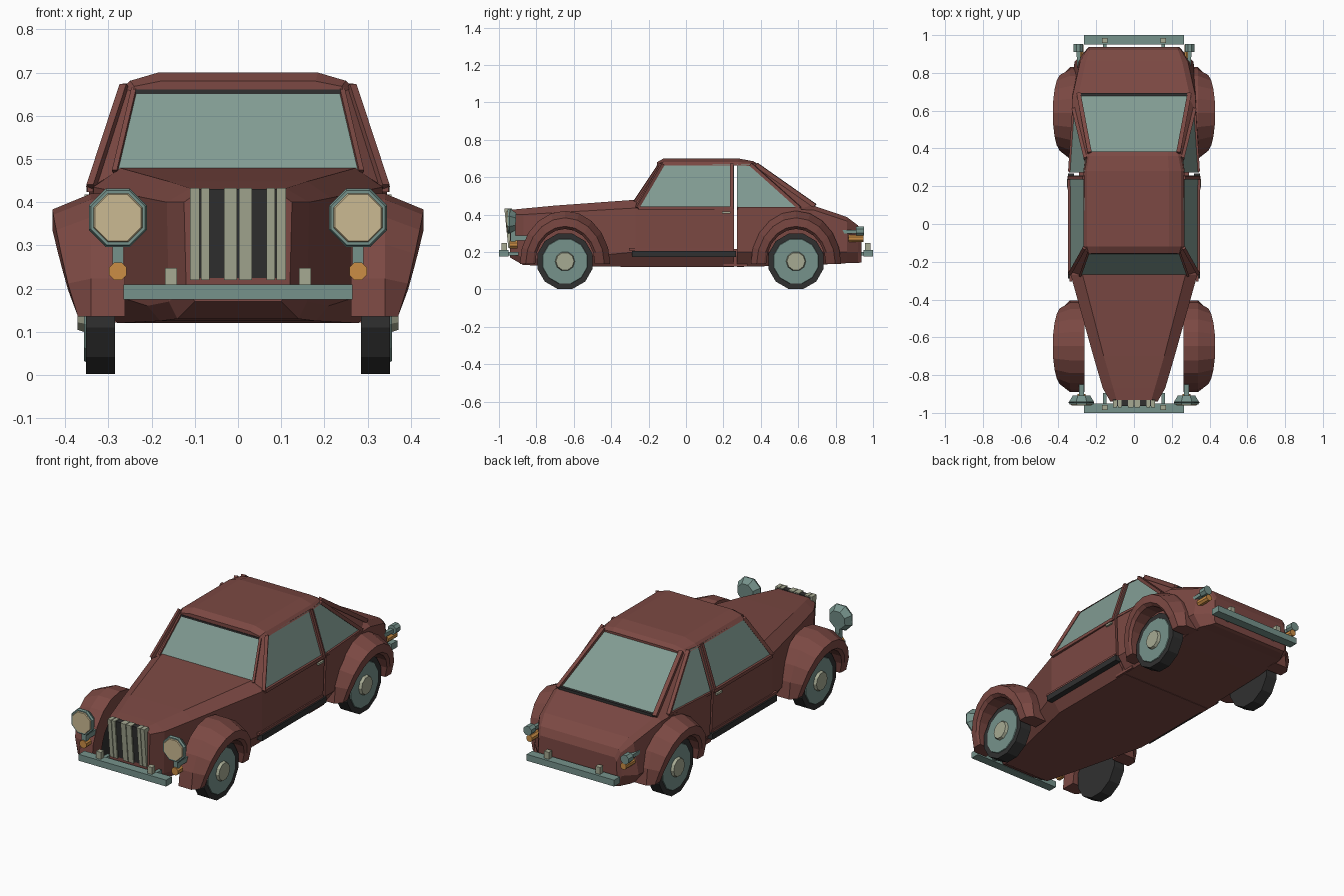
import bpy, bmesh
from math import sin, cos, pi
from mathutils import Vector, Matrix

if "Cube" in bpy.data.objects:
    bpy.data.objects.remove(bpy.data.objects["Cube"])


def material(name, r, g, b):
    m = bpy.data.materials.new(name)
    m.use_nodes = True
    m.diffuse_color = (r, g, b, 1)
    m.node_tree.nodes["Principled BSDF"].inputs["Base Color"].default_value = (r, g, b, 1)
    return m


RED = material("maroon paint", .2, .066, .056)
GLASS = material("teal glass", .22, .33, .29)
CHROME = material("teal chrome", .18, .29, .26)
BLACK = material("black rubber", .03, .03, .03)
CREAM = material("pale metal", .38, .4, .29)
LAMP = material("warm lamp", .6, .49, .29)
ORANGE = material("amber lamp", .6, .27, .06)


def finish(name, bm, *mats):
    bmesh.ops.recalc_face_normals(bm, faces=bm.faces)
    me = bpy.data.meshes.new(name)
    bm.to_mesh(me)
    bm.free()
    for m in mats:
        me.materials.append(m)
    ob = bpy.data.objects.new(name, me)
    bpy.context.scene.collection.objects.link(ob)
    return ob


def rings(name, loops, mats, pick=lambda i: 0, closed=False):
    """Skin a row of point loops; pick gives the material of each strip."""
    bm = bmesh.new()
    vs = [[bm.verts.new(p) for p in lp] for lp in loops]
    n = len(vs[0])
    for a, b in zip(vs, vs[1:]):
        for i in range(n):
            j = (i + 1) % n
            bm.faces.new((a[i], a[j], b[j], b[i])).material_index = pick(i)
    bm.faces.new(vs[0])
    bm.faces.new(vs[-1])
    return finish(name, bm, *mats)


def loft(name, mat, sections):
    """Sections are (y, half profile from top to bottom), mirrored in x."""
    loops = []
    for y, half in sections:
        loops.append([(x, y, z) for x, z in half] + [(-x, y, z) for x, z in reversed(half)])
    return rings(name, loops, [mat])


def box(name, mat, lo, hi):
    bm = bmesh.new()
    lo, hi = Vector(lo), Vector(hi)
    bmesh.ops.create_cube(bm, size=1, matrix=Matrix.Translation((lo + hi) / 2) @ Matrix.Diagonal(hi - lo).to_4x4())
    return finish(name, bm, mat)


def bar(name, mat, p, q, w):
    p, q = Vector(p), Vector(q)
    d = q - p
    bm = bmesh.new()
    bmesh.ops.create_cube(bm, size=1, matrix=Matrix.Translation((p + q) / 2)
                          @ d.to_track_quat('Z', 'Y').to_matrix().to_4x4()
                          @ Matrix.Diagonal((w, w, d.length + w * .5, 1)))
    return finish(name, bm, mat)


def disc(name, mat, p, q, r1, r2, sides):
    p, q = Vector(p), Vector(q)
    bm = bmesh.new()
    bmesh.ops.create_cone(bm, cap_ends=True, segments=sides, radius1=r1, radius2=r2, depth=(q - p).length,
                          matrix=Matrix.Translation((p + q) / 2)
                          @ (q - p).to_track_quat('Z', 'Y').to_matrix().to_4x4()
                          @ Matrix.Rotation(pi / sides, 4, 'Z'))
    return finish(name, bm, mat)


# Hood and door section, then the tail behind the door gap
loft("front_body", RED, [
    (-.94, [(.09, .425), (.125, .40), (.12, .2), (.1, .17)]),
    (-.87, [(.11, .432), (.165, .4), (.16, .17), (.14, .13)]),
    (-.7, [(.16, .448), (.215, .41), (.21, .16), (.18, .125)]),
    (-.27, [(.272, .479), (.335, .435), (.335, .2), (.28, .12)]),
    (.257, [(.3, .437), (.345, .432), (.335, .2), (.28, .12)])])
loft("rear_body", RED, [
    (.272, [(.3, .437), (.345, .432), (.335, .2), (.28, .12)]),
    (.68, [(.295, .448), (.325, .425), (.335, .2), (.28, .13)]),
    (.86, [(.255, .387), (.285, .365), (.315, .2), (.27, .14)]),
    (.92, [(.235, .342), (.25, .325), (.255, .2), (.24, .14)]),
    (.938, [(.225, .3), (.235, .28), (.24, .16), (.23, .145)])])
box("floor_pan", RED, (-.29, .2, .122), (.29, .33, .215))

# Cabin: glass strips with painted corner pillars, split at the door gap
for name, base, top, glass in (
        ("front_cabin", [(.34, .257, .435), (.338, -.25, .435), (.278, -.272, .473)],
         [(.264, .257, .668), (.262, -.12, .668), (.235, -.145, .665)], (0, 2, 4)),
        ("rear_cabin", [(.34, .272, .435), (.318, .61, .435), (.288, .685, .447)],
         [(.264, .272, .668), (.255, .345, .668), (.23, .375, .665)], (0, 2, 4))):
    loops = [h + [(-x, y, z) for x, y, z in reversed(h)] for h in (base, top)]
    rings(name, loops, [RED, GLASS], lambda i, g=glass: int(i in g))
loft("roof", RED, [
    (-.155, [(.18, .68), (.24, .668), (.243, .657)]),
    (-.12, [(.185, .7), (.25, .681), (.268, .662)]),
    (.28, [(.185, .7), (.25, .681), (.268, .662)]),
    (.36, [(.18, .685), (.235, .675), (.258, .66)]),
    (.385, [(.18, .67), (.225, .666), (.235, .657)])])
bar("windshield_seal", BLACK, (-.235, -.153, .656), (.235, -.153, .656), .01)
bar("rear_window_seal", BLACK, (-.285, .685, .45), (.285, .685, .45), .016)

# Radiator grille
rings("grille_backing", [[(s * .095, y - (z - .22) * .1, z) for s, z in
                         ((-1, .225), (1, .225), (1.1, .43), (-1.1, .43))]
                         for y in (-.91, -.942)], [BLACK])
for x, w in ((-.1, .022), (-.076, .02), (-.017, .03), (.017, .03), (.076, .02), (.1, .022)):
    rings("grille_slat", [[(x + s * w / 2, y - (z - .22) * .1, z) for s, z in
                          ((-1, .22), (1, .22), (1, .433), (-1, .433))]
                          for y in (-.91, -.95)], [CREAM])

# Bumpers with overriders
for end, name in ((-1, "front"), (1, "rear")):
    ys = sorted((end * .95, end * 1.0))
    box(name + "_bumper", CHROME, (-.265, ys[0], .175), (.265, ys[1], .21))
    for x in (-.155, .155):
        box(name + "_overrider", CREAM, (x - .014, end * .972 - .014, .205), (x + .014, end * .972 + .014, .248))
        bar(name + "_bumper_bracket", CHROME, (x, end * .9, .19), (x, end * .96, .19), .02)

# Arched fender cross-section: x and fraction of the arch radius
PROFILE = [(.262, 1), (.34, 1), (.43, .87), (.43, .71), (.41, .66), (.262, .66)]


def fender(name, s, cy):
    loops = []
    for k in range(11):
        a = pi * k / 10
        flare = .15 + .85 * sin(a) ** .8
        loops.append([(s * (x if x < .36 else .36 + (x - .36) * flare),
                       cy - .242 * r * cos(a), .135 + .285 * r * sin(a)) for x, r in PROFILE])
    rings(name, loops, [RED])


for s, side in ((1, "left_"), (-1, "right_")):
    # Wheels and fenders
    for cy, end in ((-.647, "front_"), (.588, "rear_")):
        fender(side + end + "fender", s, cy)
        disc(side + end + "tire", BLACK, (s * .285, cy, .15), (s * .352, cy, .15), .153, .153, 12)
        disc(side + end + "wheel", CHROME, (s * .345, cy, .15), (s * .356, cy, .15), .128, .122, 12)
        disc(side + end + "hub", CREAM, (s * .35, cy, .15), (s * .371, cy, .15), .055, .048, 10)
    # Window frames
    for name, p, q, w in (
            ("front_pillar", (.338, -.26, .44), (.264, -.128, .665), .018),
            ("windshield_pillar", (.284, -.272, .473), (.24, -.148, .66), .012),
            ("door_pillar", (.342, .245, .437), (.266, .245, .665), .018),
            ("belt_rail", (.34, -.25, .433), (.342, .25, .433), .018),
            ("rear_belt_rail", (.342, .28, .433), (.32, .61, .433), .014),
            ("quarter_pillar", (.32, .605, .437), (.258, .35, .665), .018),
            ("rear_pillar", (.292, .685, .45), (.235, .38, .664), .022)):
        bar(side + name, RED, (s * p[0], *p[1:]), (s * q[0], *q[1:]), w)
    bar(side + "sill_strip", BLACK, (s * .333, -.28, .19), (s * .333, .26, .19), .032)
    bar(side + "sill_lip", RED, (s * .335, -.3, .214), (s * .335, .25, .214), .014)
    bar(side + "door_handle", CREAM, (s * .35, .195, .412), (s * .35, .235, .412), .011)
    # Headlamp on its stand
    disc(side + "headlamp_shell", CHROME, (s * .278, -.91, .362), (s * .278, -.945, .364), .05, .073, 8)
    disc(side + "headlamp_rim", CHROME, (s * .278, -.945, .364), (s * .278, -.955, .364), .073, .068, 8)
    disc(side + "headlamp_lens", LAMP, (s * .278, -.95, .364), (s * .278, -.96, .364), .064, .058, 8)
    bar(side + "headlamp_post", CHROME, (s * .278, -.925, .262), (s * .278, -.925, .32), .026)
    bar(side + "headlamp_arm", CHROME, (s * .278, -.925, .275), (s * .278, -.84, .275), .026)
    disc(side + "turn_signal", ORANGE, (s * .278, -.9, .24), (s * .278, -.945, .24), .022, .022, 8)
    # Tail lamps
    disc(side + "tail_lamp", CHROME, (s * .295, .91, .312), (s * .295, .952, .312), .026, .026, 8)
    bar(side + "tail_lamp_arm", CHROME, (s * .29, .83, .308), (s * .295, .92, .308), .02)
    disc(side + "rear_signal", ORANGE, (s * .285, .87, .272), (s * .285, .95, .272), .019, .019, 8)
